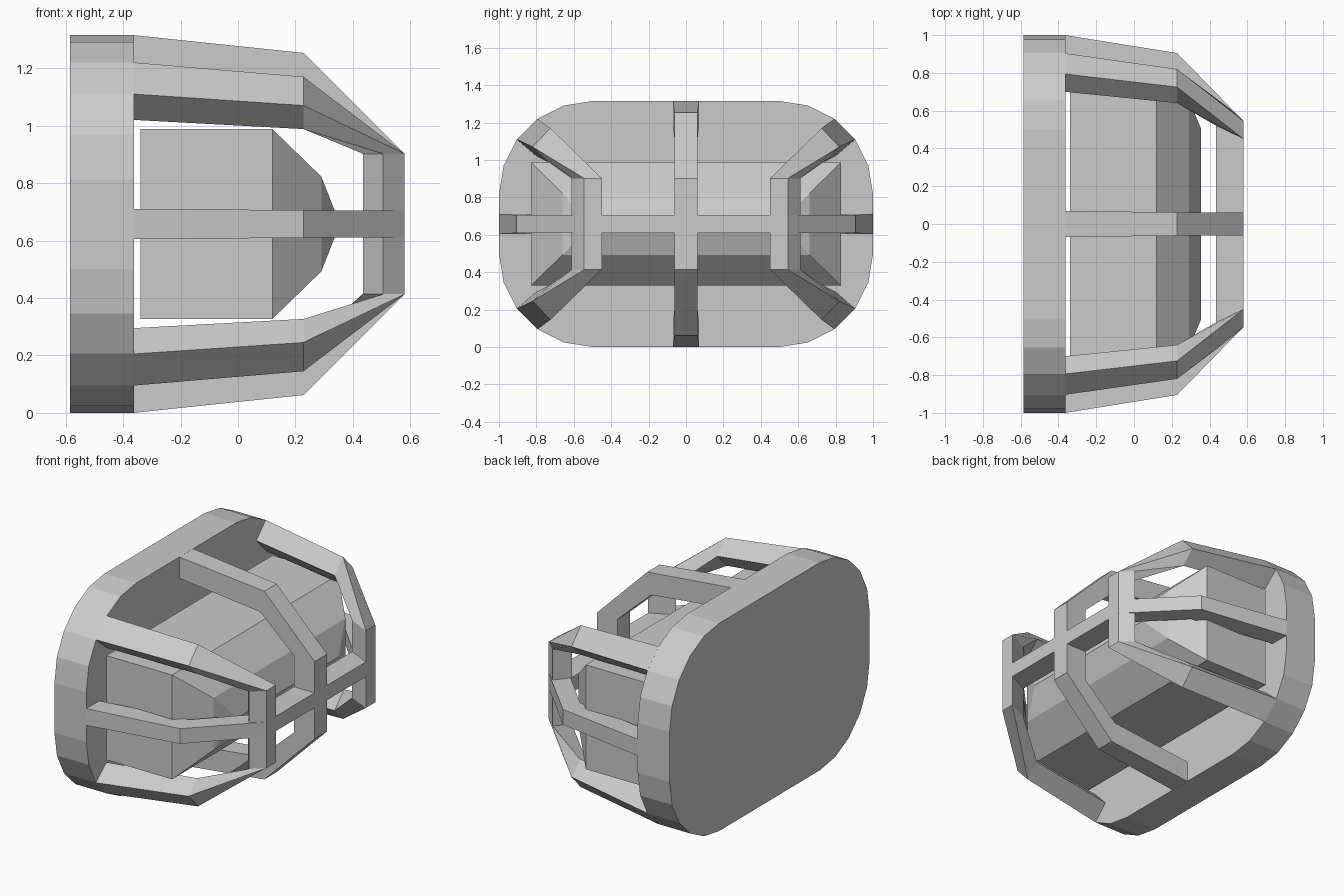
import bpy, bmesh
from math import sin, cos, radians

if "Cube" in bpy.data.objects:
    bpy.data.objects.remove(bpy.data.objects["Cube"])

ZC = 0.6575  # height of the horizontal symmetry plane


def loft(name, sections, mirror_y=False):
    """Skin a row of equal-sized closed sections and cap both ends."""
    bm = bmesh.new()
    rings = [[bm.verts.new(p) for p in s] for s in sections]
    n = len(rings[0])
    for a, b in zip(rings, rings[1:]):
        for i in range(n):
            j = (i + 1) % n
            bm.faces.new((a[i], a[j], b[j], b[i]))
    bm.faces.new(rings[0])
    bm.faces.new(rings[-1])
    bmesh.ops.remove_doubles(bm, verts=bm.verts, dist=0.0005)
    bmesh.ops.recalc_face_normals(bm, faces=bm.faces)
    me = bpy.data.meshes.new(name)
    bm.to_mesh(me)
    bm.free()
    ob = bpy.data.objects.new(name, me)
    bpy.context.collection.objects.link(ob)
    if mirror_y:
        ob.modifiers.new("mirror", 'MIRROR').use_axis = (False, True, False)
    return ob


def there_and_back(half, axis):
    """Extend half a strap with its reflection (axis 1: y, axis 2: z about ZC)."""
    def flip(p):
        return (p[0], -p[1], p[2]) if axis == 1 else (p[0], p[1], 2 * ZC - p[2])
    return half + [[flip(p) for p in s] for s in reversed(half)]


# Back plate: rounded rectangle, five segments per corner
outline = []
for q, (cy, cz) in enumerate([(.5, .815), (-.5, .815), (-.5, .5), (.5, .5)]):
    for k in range(6):
        a = radians(90 * q + 18 * k)
        outline.append((cy + .5 * cos(a), cz + .5 * sin(a)))
loft("back_plate", [[(x, y, z) for y, z in outline] for x in (-.585, -.362)])

# Lamp glass: box with a faceted roof tapering to a ridge
glass = [(-.34, .83, .33), (.12, .83, .33), (.29, .66, .165), (.355, .505, 0)]
loft("lamp_glass", [[(x, y * sy, ZC + z * sz) for sy, sz in
                     ((1, 1), (-1, 1), (-1, -1), (1, -1))]
                    for x, y, z in glass])

# Corner straps: each runs out from the plate, down the front post and back
corner = [
    [(-.365, .794, 1.22), (-.365, .904, 1.11), (-.365, .80, 1.02), (-.365, .70, 1.125)],
    [(.228, .725, 1.17), (.228, .82, 1.07), (.228, .735, .988), (.228, .64, 1.085)],
    [(.58, .45, .902), (.58, .545, .902), (.505, .612, .902), (.435, .52, .902)],
]
loft("corner_strap", there_and_back(corner, 2), mirror_y=True)

# Middle strap: over the top, down the front and under the bottom
# (x outer, outer edge, x inner, inner edge, half width)
top_path = [(-.365, 1.315, -.365, 1.18, .069), (.228, 1.253, .2, 1.115, .062),
            (.58, .902, .435, .90, .062)]
middle = [[(xo, w, o), (xo, -w, o), (xi, -w, i), (xi, w, i)]
          for xo, o, xi, i, w in top_path]
loft("middle_strap", there_and_back(middle, 2))

# Side strap: around both sides and across the front
side_path = [(-.365, 1.0, -.365, .87, .053), (.228, .905, .2, .775, .048),
             (.58, .545, .435, .53, .047)]
side = [[(xo, o, ZC + w), (xo, o, ZC - w), (xi, i, ZC - w), (xi, i, ZC + w)]
        for xo, o, xi, i, w in side_path]
loft("side_strap", there_and_back(side, 1))
